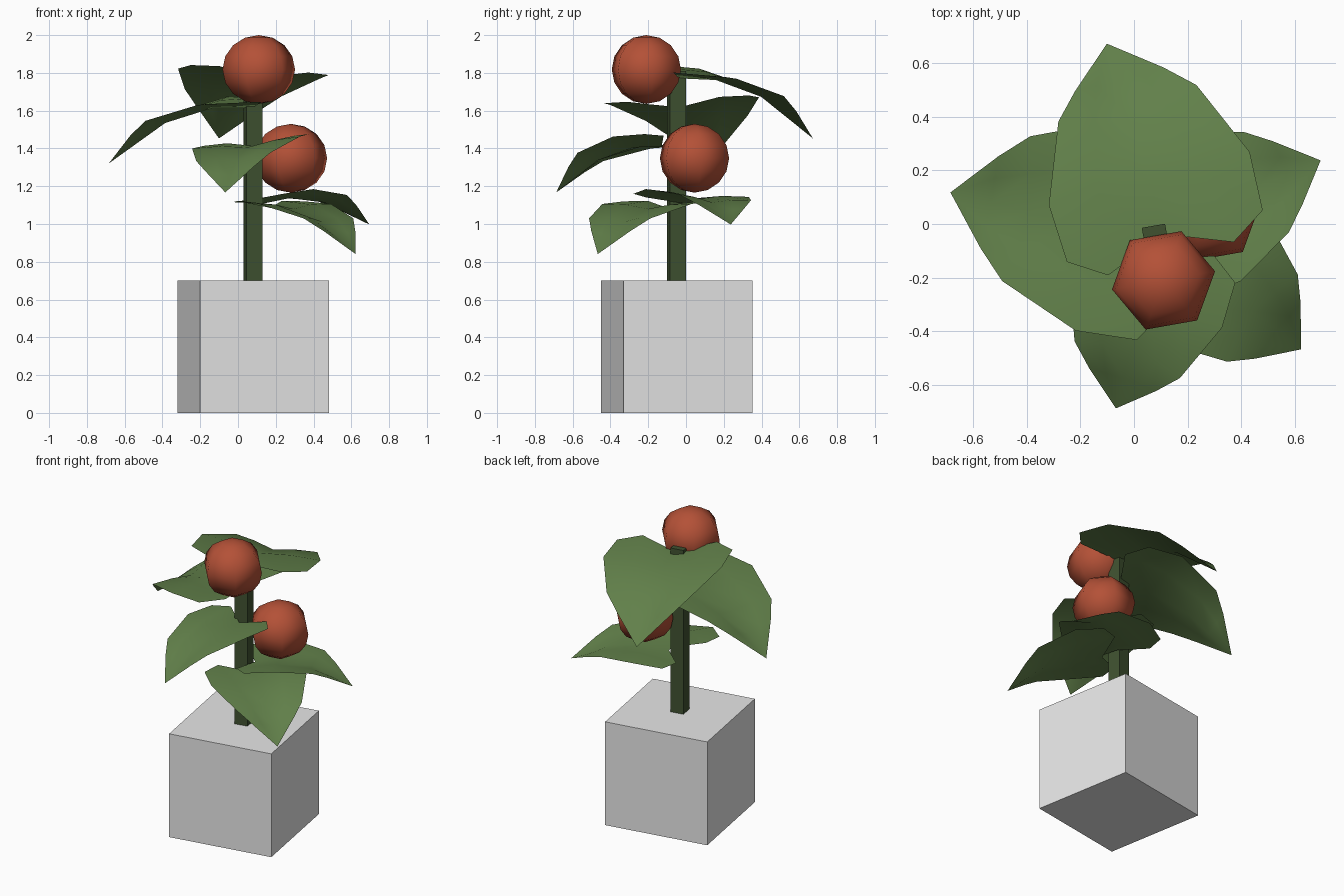
import bpy, bmesh
from math import radians
from mathutils import Matrix, Vector

if "Cube" in bpy.data.objects:
    bpy.data.objects.remove(bpy.data.objects["Cube"])


def material(name, rgb):
    m = bpy.data.materials.new(name)
    m.diffuse_color = (*rgb, 1)
    m.use_nodes = True
    m.node_tree.nodes["Principled BSDF"].inputs["Base Color"].default_value = m.diffuse_color
    return m


GREY = material("pot grey", (0.8, 0.8, 0.8))
STEM = material("stem green", (0.05, 0.083, 0.03))
LEAF = material("leaf green", (0.12, 0.215, 0.068))
RED = material("berry red", (0.455, 0.082, 0.038))

TURN = radians(10)            # whole plant is turned slightly
CX, CY = 0.08, -0.05          # stem axis


def finish(name, bm, mat, smooth=False):
    me = bpy.data.meshes.new(name)
    bm.to_mesh(me)
    bm.free()
    me.materials.append(mat)
    for p in me.polygons:
        p.use_smooth = smooth
    ob = bpy.data.objects.new(name, me)
    bpy.context.collection.objects.link(ob)
    return ob


def box(name, side, z0, z1, mat):
    bm = bmesh.new()
    m = (Matrix.Translation((CX, CY, (z0 + z1) / 2)) @ Matrix.Rotation(TURN, 4, 'Z')
         @ Matrix.Diagonal((side, side, z1 - z0, 1)))
    bmesh.ops.create_cube(bm, size=1, matrix=m)
    finish(name, bm, mat)


def berry(name, x, y, z):
    bm = bmesh.new()
    m = (Matrix.Translation((x, y, z)) @ Matrix.Rotation(TURN + radians(30), 4, 'Z')
         @ Matrix.Diagonal((0.195, 0.195, 0.182, 1)))
    bmesh.ops.create_uvsphere(bm, u_segments=6, v_segments=8, radius=1, matrix=m)
    finish(name, bm, RED, True)


# Half of the leaf: rows of (along, across, height) from midrib to edge
ROWS = [
    [(0.01, 0, -0.045), (-0.09, 0.25, 0.0), (0.0, 0.39, 0.0)],
    [(0.22, 0, -0.045), (0.22, 0.20, -0.015), (0.23, 0.40, -0.01)],
    [(0.48, 0, -0.125), (0.50, 0.14, -0.10), (0.535, 0.275, -0.10)],
    [(0.63, 0, -0.23), (0.635, 0.09, -0.20), (0.637, 0.175, -0.185)],
]
TIP = (0.787, 0, -0.34)


def leaf(name, x, y, z, yaw, pitch=0, roll=0, size=1, offset=0):
    m = (Matrix.Translation((x, y, z)) @ Matrix.Rotation(radians(yaw), 4, 'Z')
         @ Matrix.Translation((offset, 0, 0))
         @ Matrix.Rotation(radians(-pitch), 4, 'Y') @ Matrix.Rotation(radians(roll), 4, 'X')
         @ Matrix.Scale(size, 4))
    bm = bmesh.new()
    grid = []
    for row in ROWS:
        full = [(u, -v, h) for u, v, h in row[:0:-1]] + row
        grid.append([bm.verts.new(m @ Vector(p)) for p in full])
    for a, b in zip(grid, grid[1:]):
        for i in range(4):
            bm.faces.new((a[i], b[i], b[i + 1], a[i + 1]))
    tip = bm.verts.new(m @ Vector(TIP))
    for i in range(4):
        bm.faces.new((grid[-1][i], tip, grid[-1][i + 1]))
    bmesh.ops.recalc_face_normals(bm, faces=bm.faces)
    bm.normal_update()
    if sum(f.normal.z for f in bm.faces) < 0:
        bmesh.ops.reverse_faces(bm, faces=bm.faces)
    finish(name, bm, LEAF, True)


# Pot and stem
box("pot", 0.692, 0, 0.70, GREY)
box("stem", 0.088, 0.69, 1.81, STEM)

# Berries
berry("top_berry", 0.11, -0.21, 1.818)
berry("side_berry", 0.28, 0.045, 1.348)

# Leaves, from top to bottom
leaf("leaf_back", 0.115, -0.045, 1.815, 105, -2.5, 4, 0.97)
leaf("leaf_left", 0.085, -0.05, 1.66, 169, 0, -3)
leaf("leaf_front", 0.12, -0.06, 1.445, 251, -2, 6, 0.76, 0.065)
leaf("leaf_right", 0.07, -0.035, 1.14, 25, 10.5, -4, 0.75, 0.055)
leaf("leaf_front_right", 0.095, -0.04, 1.12, -39, -2, 0, 0.76, 0.09)
